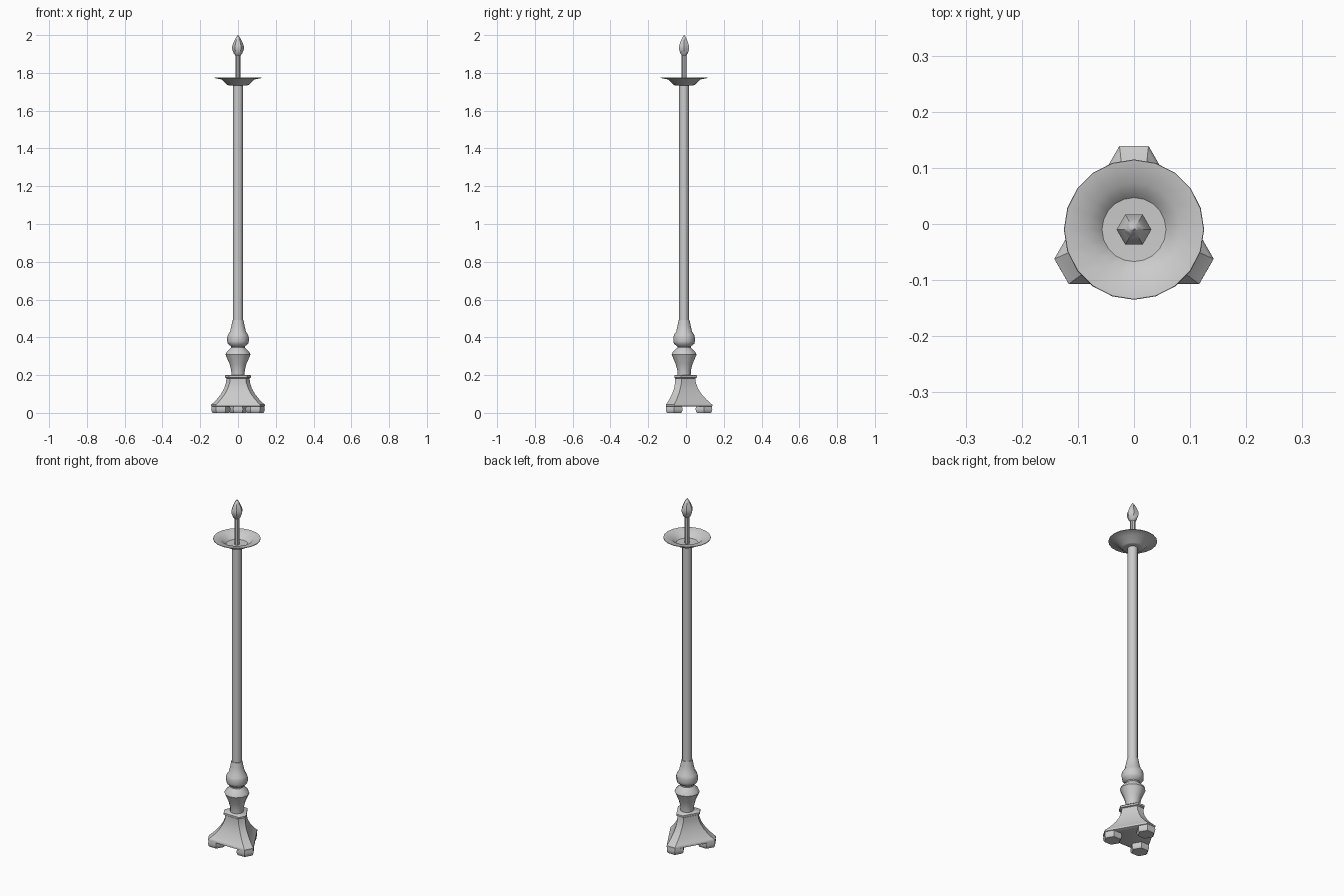
import bpy, bmesh, math
from math import cos, sin, pi

if "Cube" in bpy.data.objects:
    bpy.data.objects.remove(bpy.data.objects["Cube"])

AXIS_Y = -0.01  # the stand's vertical axis


def loft(name, rings, angle=40):
    """Skin a stack of equal-length vertex rings and cap both ends."""
    bm = bmesh.new()
    rows = [[bm.verts.new((x, y + AXIS_Y, z)) for x, y, z in r] for r in rings]
    n = len(rows[0])
    for a, b in zip(rows, rows[1:]):
        for i in range(n):
            j = (i + 1) % n
            bm.faces.new((a[i], a[j], b[j], b[i]))
    bm.faces.new(rows[0][::-1])
    bm.faces.new(rows[-1])
    bmesh.ops.recalc_face_normals(bm, faces=bm.faces)
    me = bpy.data.meshes.new(name)
    bm.to_mesh(me)
    bm.free()
    ob = bpy.data.objects.new(name, me)
    bpy.context.collection.objects.link(ob)
    bpy.ops.object.select_all(action='DESELECT')
    ob.select_set(True)
    bpy.context.view_layer.objects.active = ob
    bpy.ops.object.shade_smooth_by_angle(angle=math.radians(angle))
    return ob


def circle(r, z, n, cx=0, cy=0, turn=0):
    return [(cx + r * cos(turn + 2 * pi * i / n),
             cy + r * sin(turn + 2 * pi * i / n), z) for i in range(n)]


def turned(name, profile, n, angle=40):
    return loft(name, [circle(r, z, n) for r, z in profile], angle)


def tri(side, corner, z):
    """Triangle with cut corners: side distance and corner distance."""
    t = (side - corner / 2) / cos(pi / 6)
    pts = []
    for k in range(3):
        a = pi / 2 + k * 2 * pi / 3
        for s in (-t, t):
            pts.append((corner * cos(a) - s * sin(a), corner * sin(a) + s * cos(a), z))
    return pts


# Three-cornered foot block with concave flanks and a collar on top
base = [(.092, .142, .033), (.097, .149, .036), (.097, .149, .044), (.092, .141, .050),
        (.078, .117, .072), (.064, .092, .100), (.053, .073, .130), (.048, .062, .160),
        (.047, .059, .185)]
loft("base", [tri(*p) for p in base])
loft("base_collar", [tri(*p) for p in
                     [(.047, .060, .183), (.052, .068, .187), (.052, .068, .197), (.048, .063, .201)]])

# Six-sided feet under the corners
for k in range(3):
    a = pi / 2 + k * 2 * pi / 3
    c = (.105 * cos(a), .105 * sin(a))
    loft(f"foot_{k + 1}", [circle(r, z, 6, *c, turn=a + pi / 6) for r, z in
                           [(.043, 0), (.049, .008), (.051, .02), (.048, .036)]])

# Turned baluster and shaft
turned("baluster", [(.035, .198), (.036, .225), (.045, .26), (.066, .308), (.060, .322), (.036, .345),
                    (.036, .352), (.054, .366), (.057, .378), (.057, .400), (.053, .414), (.042, .43),
                    (.034, .465), (.029, .492)], 12)
turned("shaft", [(.026, .48), (.026, 1.74)], 12)

# Drip dish with a hollow top
turned("drip_dish", [(.045, 1.733), (.056, 1.736), (.085, 1.765), (.125, 1.773),
                     (.124, 1.776), (.083, 1.770), (.057, 1.743), (.01, 1.741)], 20)

# Candle and flame
turned("candle", [(.013, 1.738), (.013, 1.895)], 8)
turned("flame", [(.010, 1.888), (.022, 1.902), (.031, 1.925), (.031, 1.942),
                 (.021, 1.968), (.010, 1.988), (.001, 2.0)], 6, 50)
